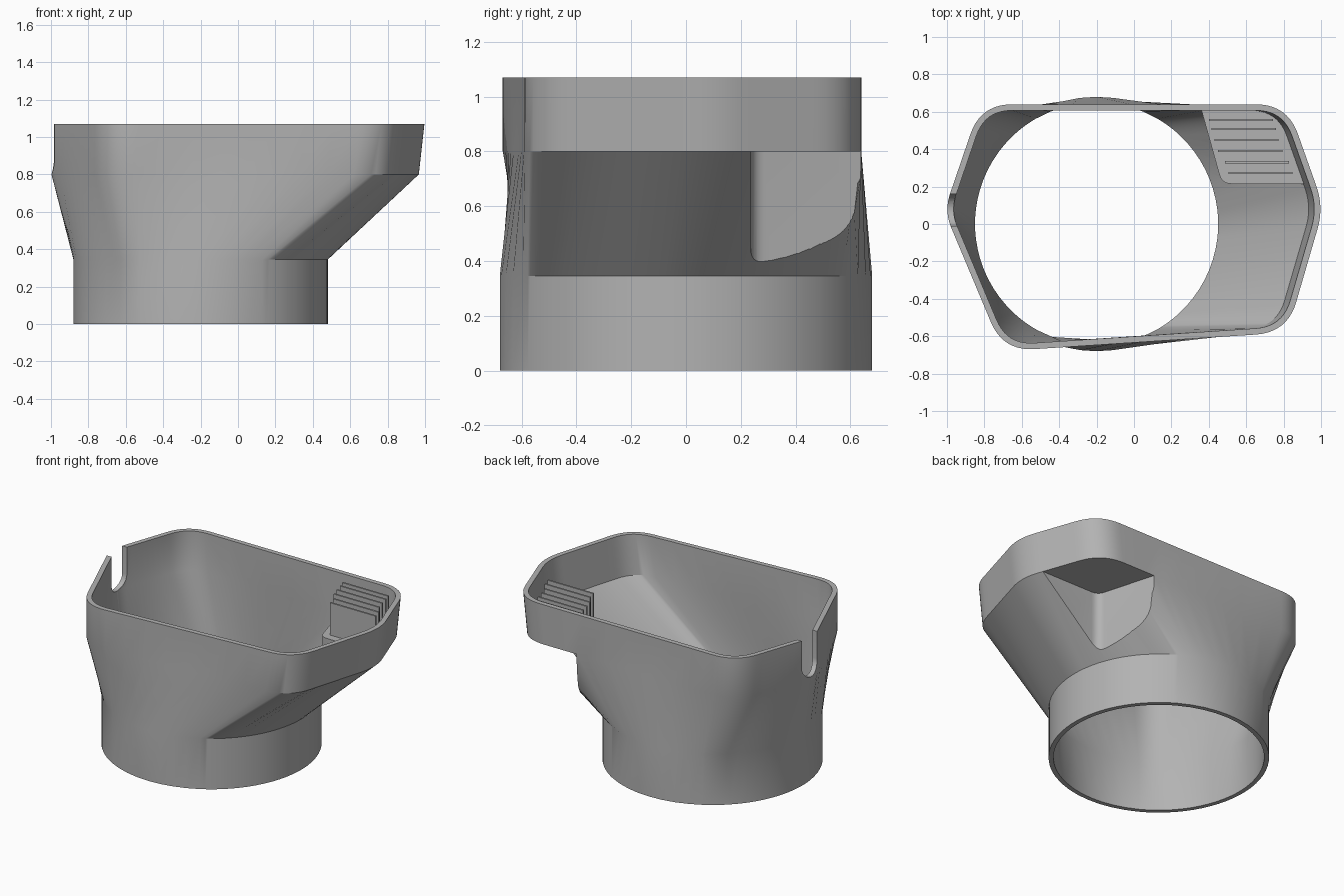
import bpy, bmesh
from math import cos, sin, pi, radians
from mathutils import Vector

cube = bpy.data.objects.get("Cube")
if cube:
    bpy.data.objects.remove(cube, do_unlink=True)

grey = bpy.data.materials.new("mid grey plastic")
grey.use_nodes = True
color = (0.45, 0.45, 0.45, 1)
grey.diffuse_color = color
grey.node_tree.nodes["Principled BSDF"].inputs["Base Color"].default_value = color

RIM_Z, SHOULDER_Z, COLLAR_Z = 1.07, 0.8, 0.345
WALL = 0.033
ARC, STRAIGHT = 10, 8

# Rim corners, counter-clockwise: x, y, rounding, matching angle on the round collar
CORNERS = [(1.015, 0.09, 0.12, 0), (0.82, 0.64, 0.17, 53), (-0.82, 0.64, 0.17, 127),
           (-1.015, 0.07, 0.1, 180), (-0.70, -0.68, 0.17, 234), (0.82, -0.58, 0.17, 306)]


def rounded(corners, arc, straight):
    """Closed outline with rounded corners and evenly split straight runs."""
    pts = []
    n = len(corners)
    ends = []
    for i in range(n):
        p, d = Vector(corners[i][:2]), corners[i][2]
        before = Vector(corners[i - 1][:2])
        after = Vector(corners[(i + 1) % n][:2])
        ends.append((p + (before - p).normalized() * d, p, p + (after - p).normalized() * d))
    for i in range(n):
        a, p, b = ends[i]
        for k in range(arc):
            t = k / arc
            pts.append(a * (1 - t) ** 2 + p * (2 * t * (1 - t)) + b * t * t)
        nxt = ends[(i + 1) % n][0]
        pts += [b.lerp(nxt, k / straight) for k in range(straight)]
    return pts


def circle_ring(radius):
    """Round section whose points pair up with those of the rim outline."""
    angles = []
    half = 7
    n = len(CORNERS)
    for i in range(n):
        a = CORNERS[i][3]
        nxt = CORNERS[(i + 1) % n][3] + (360 if i == n - 1 else 0)
        angles += [a - half + 2 * half * k / ARC for k in range(ARC)]
        angles += [a + half + (nxt - a - 2 * half) * k / STRAIGHT for k in range(STRAIGHT)]
    return [Vector((-0.2 + radius * cos(radians(a)), radius * sin(radians(a)))) for a in angles]


def inset(pts, d):
    out = []
    for i, p in enumerate(pts):
        t = (pts[(i + 1) % len(pts)] - pts[i - 1]).normalized()
        out.append(p + Vector((-t.y, t.x)) * d)
    return out


def loft(name, sections):
    """Capped solid through a list of (outline, height)."""
    bm = bmesh.new()
    rings = [[bm.verts.new((p.x, p.y, z)) for p in pts] for pts, z in sections]
    n = len(rings[0])
    for low, high in zip(rings, rings[1:]):
        for i in range(n):
            j = (i + 1) % n
            bm.faces.new((low[i], low[j], high[j], high[i]))
    bm.faces.new(rings[0][::-1])
    bm.faces.new(rings[-1])
    bmesh.ops.recalc_face_normals(bm, faces=bm.faces)
    mesh = bpy.data.meshes.new(name)
    bm.to_mesh(mesh)
    bm.free()
    mesh.materials.append(grey)
    ob = bpy.data.objects.new(name, mesh)
    bpy.context.collection.objects.link(ob)
    return ob


def cut(target, cutter):
    """Subtract the cutter and discard it."""
    cutter.hide_render = True
    mod = target.modifiers.new("cut", "BOOLEAN")
    mod.operation, mod.solver, mod.object = "DIFFERENCE", "EXACT", cutter
    bpy.context.view_layer.objects.active = target
    bpy.ops.object.modifier_apply(modifier=mod.name)
    bpy.data.objects.remove(cutter, do_unlink=True)


def pocket(name, x, y, back_x, bottom, top):
    foot = rounded([(x, y, 0.05), (1.3, y, 0.01), (1.3, 0.8, 0.01), (back_x, 0.8, 0.01)], 6, 1)
    return loft(name, [(foot, bottom), (foot, top)])


# Outer and inner volumes of the round-to-hexagonal duct
top = rounded(CORNERS, ARC, STRAIGHT)
low = rounded([(x - 0.03 if x > 0 else x, y, r, a) for x, y, r, a in CORNERS], ARC, STRAIGHT)
outer_round, inner_round = circle_ring(0.68), circle_ring(0.65)
duct = loft("duct_body", [(outer_round, 0), (outer_round, COLLAR_Z),
                          (low, SHOULDER_Z), (top, RIM_Z)])
top_in, low_in = inset(top, WALL), inset(low, WALL)
hollow = loft("hollow", [(inner_round, -0.1), (inner_round, COLLAR_Z),
                         (low_in, SHOULDER_Z), (top_in, RIM_Z), (top_in, RIM_Z + 0.1)])

# Notch under the rear right corner, with a wall and floor left inside
cut(duct, pocket("notch", 0.49, 0.237, 0.33, 0.36, SHOULDER_Z))
cut(hollow, pocket("notch_wall", 0.47, 0.215, 0.307, 0.3, SHOULDER_Z + 0.02))
cut(duct, hollow)

# Round-bottomed cable slot in the left-hand edge of the rim
R = 0.085
slot_profile = [(R, 1.2), (-R, 1.2)]
slot_profile += [(R * cos(pi + pi * k / 16), SHOULDER_Z + R + R * sin(pi + pi * k / 16))
                 for k in range(17)]
slot = loft("slot", [([Vector(p) for p in slot_profile], -0.15),
                     ([Vector(p) for p in slot_profile], 0.15)])
for v in slot.data.vertices:
    a, b, c = v.co
    v.co = (-1 + c, 0.075 + a, b)
cut(duct, slot)

bpy.ops.object.select_all(action="DESELECT")
duct.select_set(True)
bpy.context.view_layer.objects.active = duct
bpy.ops.object.shade_smooth_by_angle(angle=radians(25))

# Thin upright fins on the pocket floor
FINS = [(0.40, 0.556), (0.415, 0.508), (0.43, 0.449), (0.45, 0.39), (0.487, 0.33), (0.505, 0.273)]
for i, (x, y) in enumerate(FINS):
    foot = [Vector((x + a * 0.343, y + b * 0.006)) for a, b in ((0, -1), (1, -1), (1, 1), (0, 1))]
    loft(f"fin_{i + 1}", [(foot, SHOULDER_Z + 0.01), (foot, 1.04)])
